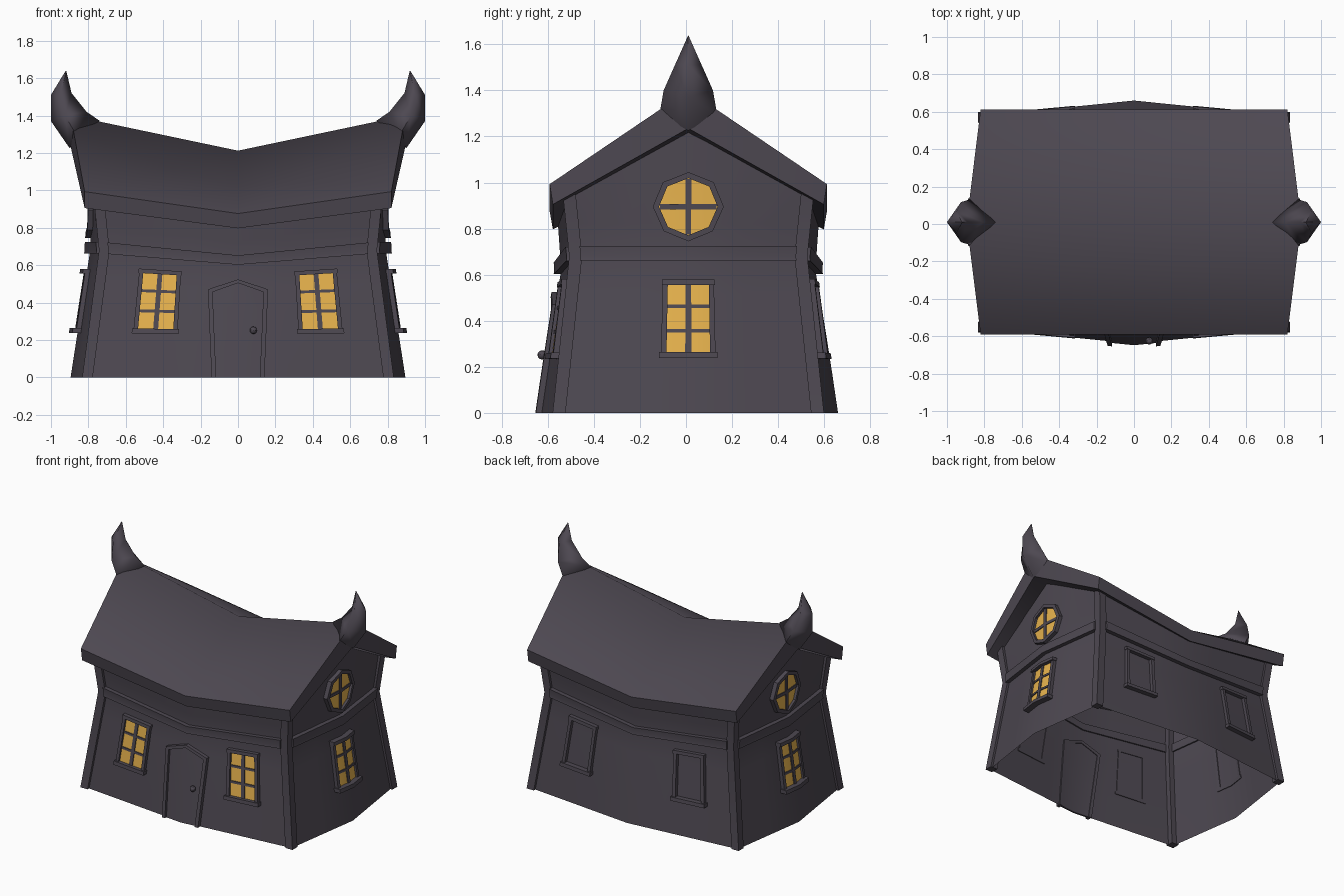
import bpy, bmesh, math
from mathutils import Vector

if "Cube" in bpy.data.objects:
    bpy.data.objects.remove(bpy.data.objects["Cube"])

YC = 0.01          # house axis sits slightly behind y = 0
KINK = 0.68        # height where walls bend back outwards


def material(name, rgb):
    m = bpy.data.materials.new(name)
    m.diffuse_color = (*rgb, 1)
    m.use_nodes = True
    m.node_tree.nodes["Principled BSDF"].inputs["Base Color"].default_value = m.diffuse_color
    return m


DARK = material("dark_plum_grey", (0.075, 0.065, 0.083))
GLOW = material("amber_glass", (0.80, 0.45, 0.075))

# Half sizes by height: corners and bulging wall centres
CORNER_X = [(0, .812), (KINK, .722), (.96, .752)]
CORNER_Y = [(0, .568), (KINK, .496), (.96, .526)]
MID_X = [(0, .895), (KINK, .79), (.96, .785)]
MID_Y = [(0, .65), (KINK, .552), (.96, .567)]


def at(profile, z):
    for (z0, v0), (z1, v1) in zip(profile, profile[1:]):
        if z <= z1:
            return v0 + (v1 - v0) * (z - z0) / (z1 - z0)
    return profile[-1][1]


WX, WY = at(CORNER_X, .4), at(CORNER_Y, .4)


def wall_point(side, u, d, z):
    """Map flat wall coordinates (across, outwards, up) onto the bent wall."""
    long = side in ("front", "back")
    half, other, mid, ref = ((CORNER_X, CORNER_Y, MID_Y, WX) if long
                             else (CORNER_Y, CORNER_X, MID_X, WY))
    t = min(1, abs(u) / ref)
    across = u * at(half, z) / ref
    depth = at(mid, z) * (1 - t) + at(other, z) * t + d
    if long:
        z -= .065 * (z / .69) ** 2 * (1 - t)      # sagging towards the middle
    return Vector({"front": (across, YC - depth, z), "back": (-across, YC + depth, z),
                   "right": (depth, YC + across, z), "left": (-depth, YC - across, z)}[side])


def finish(name, bm, mat, angle=30):
    bmesh.ops.remove_doubles(bm, verts=bm.verts, dist=1e-5)
    bmesh.ops.recalc_face_normals(bm, faces=bm.faces)
    me = bpy.data.meshes.new(name)
    bm.to_mesh(me)
    bm.free()
    me.materials.append(mat)
    ob = bpy.data.objects.new(name, me)
    bpy.context.collection.objects.link(ob)
    bpy.ops.object.select_all(action='DESELECT')
    ob.select_set(True)
    bpy.context.view_layer.objects.active = ob
    bpy.ops.object.shade_smooth_by_angle(angle=math.radians(angle))
    return ob


CUTS = [((u, 0, 0), (1, 0, 0)) for u in (-.5, -.25, 0, .25, .5)] + \
       [((0, 0, z), (0, 0, 1)) for z in (.17, .34, .51, KINK, .82)]


def add_prism(bm, side, outline, d0, d1=None):
    """Flat outline, optionally extruded, cut at the bends and wrapped on a wall."""
    tmp = bmesh.new()
    face = tmp.faces.new([tmp.verts.new((u, d0, z)) for u, z in outline])
    if d1 is not None:
        new = bmesh.ops.extrude_face_region(tmp, geom=[face], use_keep_orig=True)["geom"]
        for v in new:
            if isinstance(v, bmesh.types.BMVert):
                v.co.y = d1
    for co, no in CUTS:
        bmesh.ops.bisect_plane(tmp, geom=tmp.verts[:] + tmp.edges[:] + tmp.faces[:],
                               plane_co=co, plane_no=no)
    vs = {v: bm.verts.new(wall_point(side, *v.co)) for v in tmp.verts}
    for f in tmp.faces:
        bm.faces.new([vs[v] for v in f.verts])
    tmp.free()


def part(name, side, prisms, mat=DARK):
    bm = bmesh.new()
    for p in prisms:
        add_prism(bm, side, *p)
    finish(name, bm, mat)


def rect(u0, u1, z0, z1):
    return [(u0, z0), (u1, z0), (u1, z1), (u0, z1)]


def loft(bm, rings, caps=((0, 1, 2, 3),)):
    """Skin closed rings of points and cap both ends."""
    rows = [[bm.verts.new(p) for p in r] for r in rings]
    n = len(rows[0])
    for a, b in zip(rows, rows[1:]):
        for i in range(n):
            bm.faces.new((a[i], a[(i + 1) % n], b[(i + 1) % n], b[i]))
    for row in (rows[0], rows[-1]):
        for cap in caps:
            bm.faces.new([row[i] for i in cap])


# Wall shell, open underneath
bm = bmesh.new()
for s in ("front", "back"):
    add_prism(bm, s, rect(-WX, WX, 0, .96), 0)
for s in ("left", "right"):
    add_prism(bm, s, rect(-WY, WY, 0, .96)[:3] + [(0, 1.25), (-WY, .96)], 0)
finish("walls", bm, DARK)

# Corner posts
bm = bmesh.new()
for sx in (-1, 1):
    for sy in (-1, 1):
        rings = []
        for z in (0, KINK, .97):
            x, y = at(CORNER_X, z), at(CORNER_Y, z)
            rings.append([(sx * (x + a), YC + sy * (y + b), z) for a, b in
                          ((.021, .021), (-.035, .021), (-.035, -.035), (.021, -.035))])
        loft(bm, rings)
finish("corner_posts", bm, DARK)

# Storey beams
for s, w in (("front", WX), ("back", WX), ("left", WY), ("right", WY)):
    part(s + "_beam", s, [(rect(.03 - w, w - .03, .662, .724), -.01, .03)])


# Rectangular windows: frame, sill and lintel, glass and bars
def window(name, side, c, z0, z1, lit=True):
    a, b = .092, .115
    sill = .046 if side in ("left", "right") else .036
    part(name + "_frame", side, [
        (rect(c - b, c - a, z0, z1), -.005, .025), (rect(c + a, c + b, z0, z1), -.005, .025),
        (rect(c - b - .008, c + b + .008, z0 - .012, z0 + .014), -.005, sill),
        (rect(c - b - .004, c + b + .004, z1 - .014, z1 + .01), -.005, sill - .008)])
    if lit:
        part(name + "_glass", side, [(rect(c - a, c + a, z0, z1), .003, .010)], GLOW)
        third = (z1 - z0) / 3
        part(name + "_bars", side, [(rect(c - .013, c + .013, z0, z1), .003, .016)] +
             [(rect(c - a, c + a, z0 + k * third - .008, z0 + k * third + .008), .003, .016)
              for k in (1, 2)])


for s in ("front", "back"):
    for c in (-.43, .43):
        window(f"{s}_window_{'left' if c < 0 else 'right'}", s, c, .25, .585, s == "front")


# Gable windows: one tall, one octagonal
def octagon(r):
    return [(r * 1.04 * math.cos(k * math.pi / 4), .895 + r * math.sin(k * math.pi / 4))
            for k in range(8)]


for s in ("left", "right"):
    window(s + "_window", s, 0, .25, .57)
    outer, inner = octagon(.15), octagon(.124)
    part(s + "_round_frame", s, [([outer[k], outer[(k + 1) % 8], inner[(k + 1) % 8], inner[k]],
                                  -.005, .028) for k in range(8)])
    part(s + "_round_glass", s, [(inner, .003, .010)], GLOW)
    part(s + "_round_bars", s, [(rect(-.013, .013, .775, 1.015), .003, .016),
                                (rect(-.125, .125, .884, .906), .003, .016)])

# Pointed door with trim and knob
outer = [(-.132, 0), (-.163, .497), (0, .568), (.163, .497), (.132, 0)]
inner = [(-.109, 0), (-.138, .482), (0, .545), (.138, .482), (.109, 0)]
part("door_panel", "front", [(inner, -.005, .008)])
part("door_trim", "front", [([outer[k], outer[k + 1], inner[k + 1], inner[k]], -.01, .026)
                            for k in range(4)])
bm = bmesh.new()
bmesh.ops.create_uvsphere(bm, u_segments=10, v_segments=6, radius=.02)
bmesh.ops.translate(bm, verts=bm.verts, vec=wall_point("front", .08, .03, .26))
finish("door_knob", bm, DARK)


# Sagging saddle roof slab, smooth over the ridge
def roof_ring(x_ridge, x_eave, ridge, eave, under, drip):
    return [(x_ridge, YC, ridge), (x_eave, YC + .602, eave), (x_eave, YC + .588, drip),
            (x_ridge, YC, under), (x_eave, YC - .588, drip), (x_eave, YC - .602, eave)]


bm = bmesh.new()
loft(bm, [roof_ring(-.895, -.82, 1.4, .993, 1.235, .905),
          roof_ring(0, 0, 1.212, .876, 1.09, .797),
          roof_ring(.895, .82, 1.4, .993, 1.235, .905)], ((0, 1, 2, 3), (3, 4, 5, 0)))
roof = finish("roof", bm, DARK).data
for e in roof.edges:
    if all(abs(roof.vertices[i].co.y - YC) < 1e-4 for i in e.vertices):
        e.use_edge_sharp = False

# Curled horns on both ridge ends: rings of inner, side and outer points
HORN = [(.74, 1.372, .865, 1.297, .125, .90, 1.225),
        (.81, 1.42, .925, 1.40, .107, 1.0, 1.37),
        (.89, 1.52, .948, 1.51, .058, 1.0, 1.51),
        (.918, 1.638, .92, 1.638, .001, .922, 1.638)]
for sx, name in ((-1, "left_horn"), (1, "right_horn")):
    bm = bmesh.new()
    loft(bm, [[(sx * xi, YC, zi), (sx * xs, YC + w, zs), (sx * xo, YC, zo), (sx * xs, YC - w, zs)]
              for xi, zi, xs, zs, w, xo, zo in HORN])
    finish(name, bm, DARK, 100)
